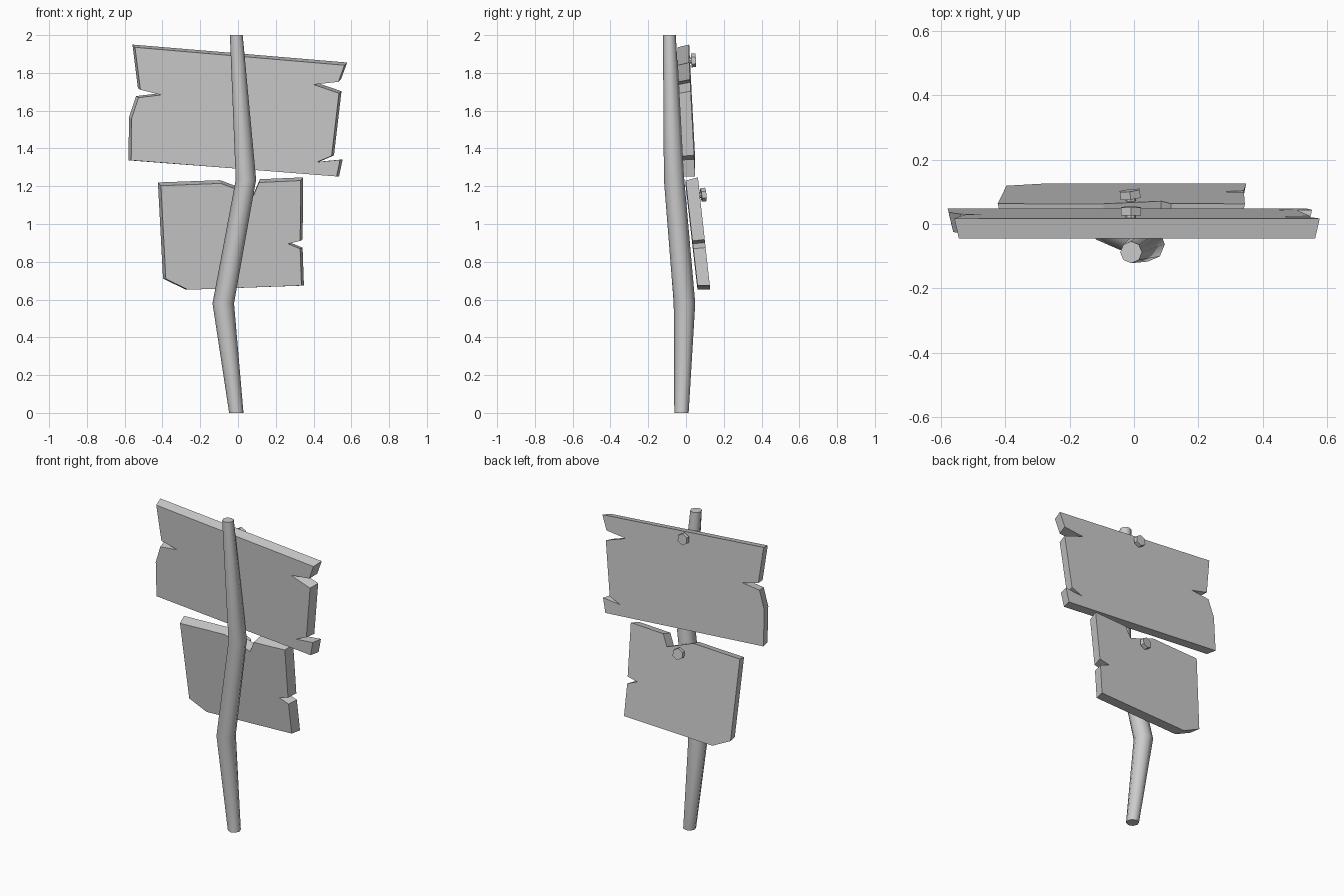
import bpy, bmesh, math
from mathutils import Matrix, Vector

if "Cube" in bpy.data.objects:
    bpy.data.objects.remove(bpy.data.objects["Cube"])


def finish(name, bm):
    bmesh.ops.recalc_face_normals(bm, faces=bm.faces)
    me = bpy.data.meshes.new(name)
    bm.to_mesh(me)
    bm.free()
    ob = bpy.data.objects.new(name, me)
    bpy.context.collection.objects.link(ob)
    return ob


# Crooked post: octagonal rings (x, y, z, radius) joined into a tapering tube
def post(name, rings, sides=8):
    bm = bmesh.new()
    loops = []
    for x, y, z, r in rings:
        loops.append([bm.verts.new((x + r * math.cos(a), y + r * math.sin(a), z))
                      for a in (2 * math.pi * i / sides for i in range(sides))])
    for lo, hi in zip(loops, loops[1:]):
        for i in range(sides):
            j = (i + 1) % sides
            bm.faces.new((lo[i], lo[j], hi[j], hi[i])).smooth = True
    bm.faces.new(loops[0])
    bm.faces.new(loops[-1])
    ob = finish(name, bm)
    for e in ob.data.edges:
        za, zb = (ob.data.vertices[v].co.z for v in e.vertices)
        if za == zb and za in (rings[0][2], rings[-1][2]):
            e.use_edge_sharp = True


# Plank: jagged outline on the back, slightly smaller outline on the front,
# lying in a leaning plane y = y0 + lean * (z - slope * x - u0)
def board(name, outline, slope, lean, u0, y0, thick, sx, sz, z0):
    bm = bmesh.new()
    depth = lambda x, z: y0 + lean * (z - slope * x - u0)
    back = [bm.verts.new((x, depth(x, z), z)) for x, z in outline]
    front = []
    for x, z in outline:
        base = z0 + slope * x
        fx, fz = x * sx, base + (z - base) * sz
        front.append(bm.verts.new((fx, depth(x, z) - thick, fz)))
    bm.faces.new(back)
    bm.faces.new(front)
    for i in range(len(outline)):
        j = (i + 1) % len(outline)
        bm.faces.new((back[i], back[j], front[j], front[i]))
    finish(name, bm)


# Bolt: thin shank and hexagonal head along the board normal
def bolt(name, loc, tilt, turn):
    bm = bmesh.new()
    for r, d, off, n in ((0.036, 0.025, 0, 6), (0.016, 0.06, -0.04, 8)):
        bmesh.ops.create_cone(bm, cap_ends=True, segments=n, radius1=r, radius2=r,
                              depth=d, matrix=Matrix.Translation((0, 0, off)))
    rot = Matrix.Rotation(turn, 4, 'Z') @ Matrix.Rotation(-math.pi / 2 + tilt, 4, 'X')
    bm.transform(Matrix.Translation(Vector(loc)) @ rot)
    finish(name, bm)


post("post", [(-0.009, -0.024, 0, 0.038), (-0.078, -0.008, 0.58, 0.057),
              (0.042, -0.063, 1.235, 0.054), (-0.009, -0.088, 2.0, 0.034)])

board("upper_board",
      [(-0.559, 1.95), (0.578, 1.855), (0.545, 1.765), (0.41, 1.75), (0.548, 1.703),
       (0.508, 1.363), (0.43, 1.33), (0.554, 1.342), (0.535, 1.252), (-0.58, 1.337),
       (-0.577, 1.565), (-0.54, 1.677), (-0.417, 1.692), (-0.53, 1.72)],
      -0.082, -0.052, 1.287, 0.049, 0.062, 0.975, 0.976, 1.292)

board("lower_board",
      [(-0.424, 1.22), (-0.095, 1.232), (0.085, 1.165), (0.116, 1.237), (0.345, 1.247),
       (0.342, 0.918), (0.275, 0.902), (0.342, 0.875), (0.349, 0.674), (-0.275, 0.652),
       (-0.397, 0.711)],
      0.034, -0.11, 0.662, 0.126, 0.065, 0.962, 0.97, 0.662)

bolt("upper_bolt", (-0.01, 0.04, 1.866), 0.05, 0.0)
bolt("lower_bolt", (-0.012, 0.092, 1.155), 0.11, 0.12)
